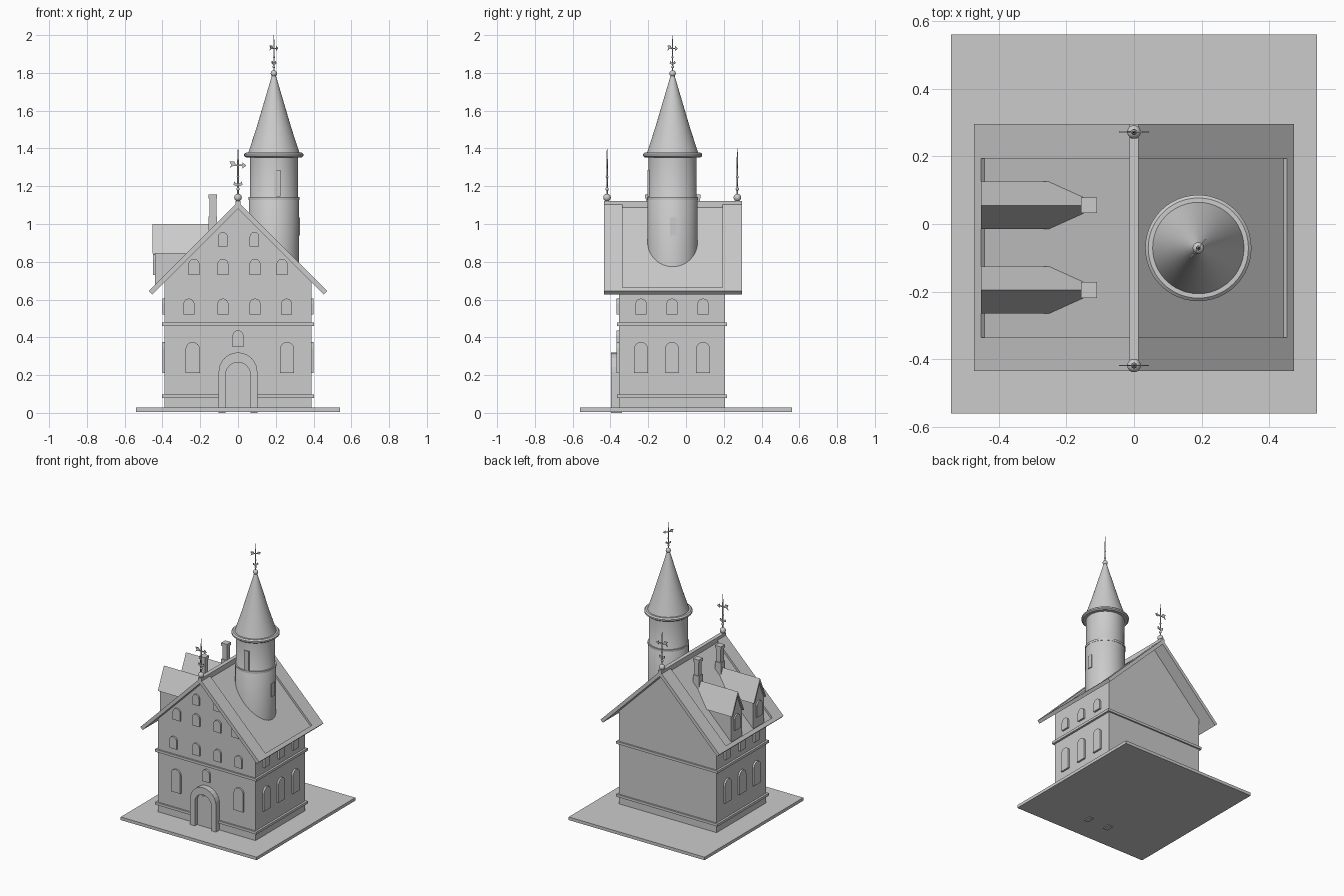
import bpy, bmesh, math
from mathutils import Matrix, Vector

cube = bpy.data.objects.get("Cube")
if cube:
    bpy.data.objects.remove(cube, do_unlink=True)

stone = bpy.data.materials.new("stone_grey")
stone.use_nodes = True
GREY = (0.6, 0.6, 0.6, 1)
stone.diffuse_color = GREY
stone.node_tree.nodes["Principled BSDF"].inputs["Base Color"].default_value = GREY


def finish(name, bm, matrix=Matrix(), smooth=False):
    bmesh.ops.recalc_face_normals(bm, faces=bm.faces)
    bm.transform(matrix)
    mesh = bpy.data.meshes.new(name)
    bm.to_mesh(mesh)
    bm.free()
    mesh.materials.append(stone)
    obj = bpy.data.objects.new(name, mesh)
    bpy.context.collection.objects.link(obj)
    if smooth:
        bpy.ops.object.select_all(action='DESELECT')
        obj.select_set(True)
        bpy.context.view_layer.objects.active = obj
        bpy.ops.object.shade_smooth_by_angle(angle=math.radians(35))
    return obj


def prism(name, pts, axis, a, b, matrix=Matrix()):
    """Extrude an outline of (u, z) points along x or y from a to b."""
    bm = bmesh.new()
    place = (lambda u, t, v: (t, u, v)) if axis == 'x' else (lambda u, t, v: (u, t, v))
    face = bm.faces.new([bm.verts.new(place(u, a, v)) for u, v in pts])
    ext = bmesh.ops.extrude_face_region(bm, geom=[face])
    moved = [e for e in ext["geom"] if isinstance(e, bmesh.types.BMVert)]
    bmesh.ops.translate(bm, verts=moved, vec=Vector(place(0, b - a, 0)))
    if len(bm.faces) < len(pts) + 2:
        bm.faces.new([v for v in face.verts])
    return finish(name, bm, matrix)


def box(name, x, y, z, matrix=Matrix()):
    return prism(name, [(x[0], z[0]), (x[1], z[0]), (x[1], z[1]), (x[0], z[1])],
                 'y', y[0], y[1], matrix)


def lathe(name, profile, matrix=Matrix(), segments=48):
    """Turn a profile of (radius, z) points around z."""
    bm = bmesh.new()
    verts = [bm.verts.new((r, 0, z)) for r, z in profile]
    edges = [bm.edges.new(pair) for pair in zip(verts, verts[1:])]
    bmesh.ops.spin(bm, geom=verts + edges, axis=(0, 0, 1), cent=(0, 0, 0),
                   angle=math.tau, steps=segments)
    bmesh.ops.remove_doubles(bm, verts=bm.verts, dist=1e-5)
    return finish(name, bm, matrix, True)


def ball(name, radius, matrix):
    bm = bmesh.new()
    bmesh.ops.create_uvsphere(bm, u_segments=20, v_segments=12, radius=radius)
    return finish(name, bm, matrix, True)


def arch(c, w, z0, z1, steps=12):
    """Round-topped outline, counter-clockwise from the lower left."""
    r = w / 2
    top = [(c + r * math.cos(math.pi * i / steps), z1 - r + r * math.sin(math.pi * i / steps))
           for i in range(steps + 1)]
    return [(c - r, z0), (c + r, z0)] + top


# Ground plate
box("ground_plate", (-0.54, 0.54), (-0.56, 0.56), (0.006, 0.028))

# Gabled walls
W, FRONT, BACK = 0.388, -0.355, 0.206
TOP = 1.117
prism("house_walls", [(-W, 0.02), (W, 0.02), (W, TOP - 0.03 - W), (0, TOP - 0.03),
                      (-W, TOP - 0.03 - W)], 'y', FRONT, BACK)
for name, z in (("plinth_band", 0.08), ("storey_band", 0.46)):
    box(name, (-W - 0.015, W + 0.015), (FRONT - 0.011, BACK + 0.011), (z, z + 0.018))


# Roof slabs with a raised border around a sunken field
def chevron(hi, lo, half):
    """45 degree roof section between two vertical offsets below the top."""
    side = [(half - hi / 2, TOP - half - hi / 2), (half - lo / 2, TOP - half - lo / 2)]
    return ([(0, TOP - hi)] + side + [(0, TOP - lo)]
            + [(-x, z) for x, z in reversed(side)])


EAVE, Y0, Y1 = 0.472, -0.434, 0.296
prism("roof_slabs", chevron(0.02, 0.035, EAVE), 'y', Y0, Y1)
prism("roof_border_front", chevron(0, 0.02, EAVE), 'y', Y0, -0.335)
prism("roof_border_back", chevron(0, 0.02, EAVE), 'y', 0.193, Y1)
for s in (-1, 1):
    prism("roof_border_eave", [(s * x, z) for x, z in (
        (0.452, TOP - 0.452), (EAVE, TOP - EAVE),
        (EAVE - 0.01, TOP - EAVE - 0.01), (0.442, TOP - 0.462))], 'y', -0.335, 0.193)
box("ridge_beam", (-0.014, 0.014), (Y0, Y1), (TOP - 0.03, TOP + 0.006))

# Front windows: centres, width, bottom, top
front_rows = (((-0.24, 0.26), 0.075, 0.21, 0.375),
              ((-0.26, -0.08, 0.09, 0.257), 0.058, 0.52, 0.605),
              ((-0.233, -0.08, 0.09, 0.233), 0.058, 0.73, 0.815),
              ((-0.08, 0.087), 0.05, 0.88, 0.957),
              ((0,), 0.058, 0.35, 0.437))
for centres, w, z0, z1 in front_rows:
    for c in centres:
        prism("front_window", arch(c, w, z0, z1), 'y', FRONT - 0.012, FRONT + 0.02)

# Side windows
for s in (-1, 1):
    for c in (-0.238, -0.074, 0.09):
        prism("side_window_lower", arch(c, 0.075, 0.21, 0.375), 'x', s * 0.37, s * (W + 0.013))
        prism("side_window_upper", arch(c, 0.06, 0.52, 0.605), 'x', s * 0.37, s * (W + 0.013))

# Doorway: deep arched surround and a panelled door
outer, inner = arch(0, 0.205, 0, 0.32), arch(0, 0.13, 0, 0.268)
prism("door_surround", outer[1:] + outer[:1] + inner[:1] + inner[:0:-1], 'y', -0.396, -0.34)
prism("door_leaf", arch(0, 0.132, 0.01, 0.269), 'y', -0.368, -0.34)
prism("door_panel", arch(0, 0.105, 0.03, 0.252), 'y', -0.375, -0.36)

# Dormers and the chimneys behind them
for c in (0.055, -0.195):
    prism("dormer_cheeks", [(-0.44, 0.65), (-0.44, 0.86), (-0.24, 0.86)], 'y', c - 0.06, c + 0.06)
    prism("dormer_gable", [(c - 0.06, 0.85), (c + 0.06, 0.85), (c, 0.985)], 'x', -0.44, -0.12)
    prism("dormer_roof", [(c - 0.07, 0.845), (c, 1.0), (c + 0.07, 0.845), (c + 0.058, 0.845),
                          (c, 0.973), (c - 0.058, 0.845)], 'x', -0.452, -0.11)
    prism("dormer_window", arch(c, 0.06, 0.73, 0.84), 'x', -0.45, -0.42)
    for part, r, z0, z1 in (("chimney_stack", 0.018, 0.9, 1.15), ("chimney_foot", 0.023, 0.9, 1.04),
                            ("chimney_cap", 0.023, 1.135, 1.156)):
        box(part, (-0.133 - r, -0.133 + r), (c - r, c + r), (z0, z1))

# Round tower
tower = Matrix.Translation((0.19, -0.071, 0))
lathe("tower_shaft", [(0, 0.7), (0.133, 0.7), (0.133, 1.13), (0.127, 1.14), (0.127, 1.37), (0, 1.37)],
      tower)
lathe("tower_band", [(0.12, 1.128), (0.135, 1.128), (0.135, 1.143), (0.12, 1.143)], tower)
lathe("tower_collar", [(0.12, 1.353), (0.148, 1.353), (0.157, 1.36), (0.157, 1.37),
                       (0.148, 1.378), (0.12, 1.378)], tower)
lathe("tower_spire", [(0.136, 1.375), (0.092, 1.51), (0.052, 1.645), (0.024, 1.74), (0.008, 1.795)],
      tower)
box("tower_front_window", (0.19, 0.226), (-0.205, -0.17), (1.145, 1.285))
box("tower_side_window", (0.29, 0.328), (-0.086, -0.049), (0.94, 1.035))


# Weather vanes
def vane(x, y, z, size, turn, knob):
    base = Matrix.Translation((x, y, z))
    m = base @ Matrix.Rotation(turn, 4, 'Z') @ Matrix.Scale(size, 4)
    t = 0.002
    ball("vane_knob", knob, base)
    lathe("vane_rod", [(0, 0), (0.004, 0), (0.004, 0.2), (0.001, 0.26), (0, 0.26)], m, 8)
    for h, r in ((0.045, 0.009), (0.11, 0.007)):
        ball("vane_bead", r, m @ Matrix.Translation((0, 0, h)))
    prism("vane_scroll", [(-0.024, 0.068), (-0.008, 0.06), (0.008, 0.06), (0.024, 0.068),
                          (0.02, 0.084), (0.008, 0.075), (-0.008, 0.075), (-0.02, 0.084)],
          'y', -t, t, m)
    prism("vane_arrow", [(-0.045, 0.155), (-0.03, 0.166), (0.025, 0.166), (0.025, 0.155),
                         (0.045, 0.17), (0.025, 0.185), (0.025, 0.174), (-0.01, 0.174),
                         (-0.02, 0.19), (-0.045, 0.19), (-0.035, 0.172)], 'y', -t, t, m)


vane(0, -0.418, 1.14, 1.0, 0, 0.02)
vane(0, 0.272, 1.14, 1.0, 0, 0.02)
vane(0.19, -0.071, 1.797, 0.78, math.radians(50), 0.017)
